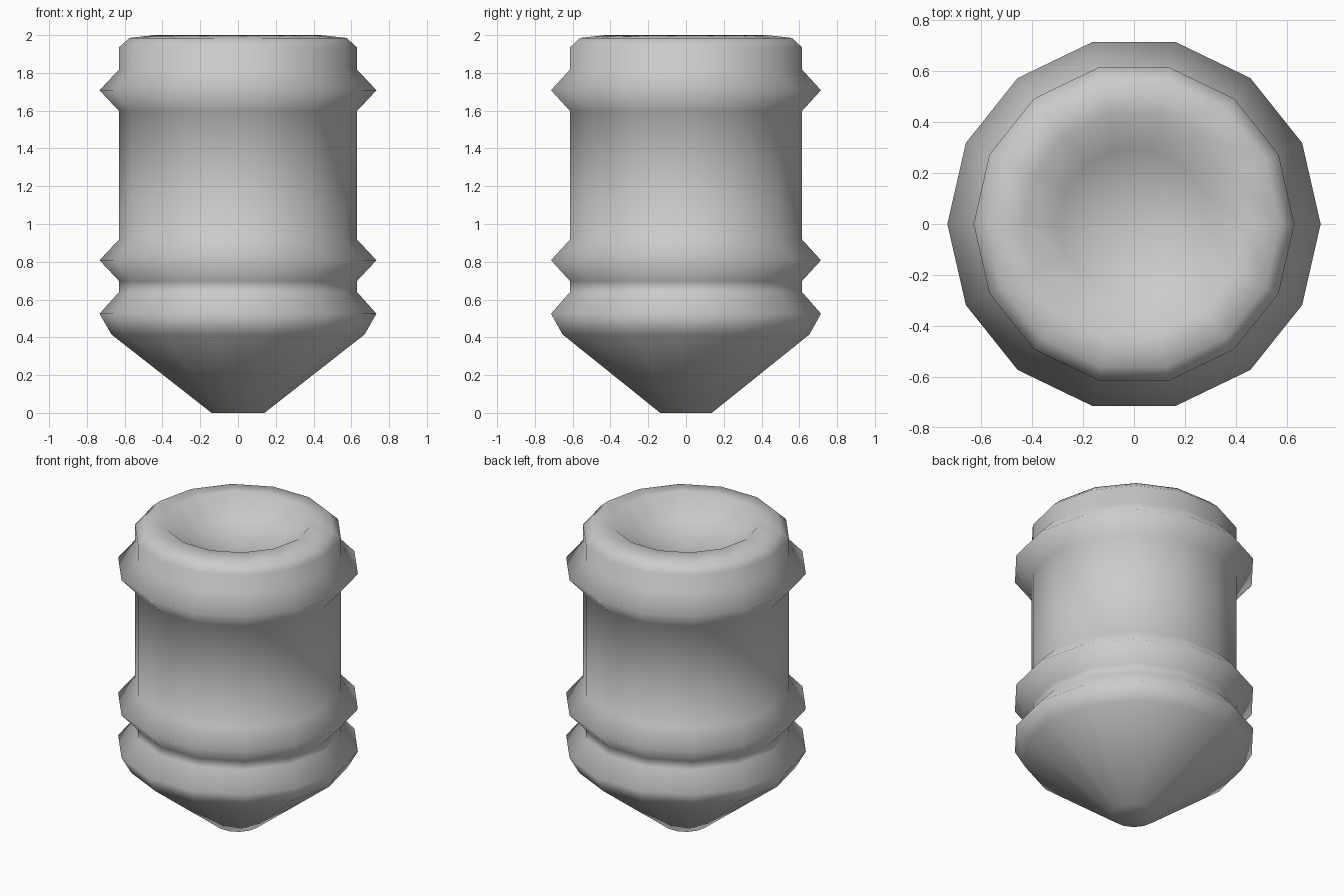
import bpy, bmesh, math

if "Cube" in bpy.data.objects:
    bpy.data.objects.remove(bpy.data.objects["Cube"])

SIDES = 14
R_BODY, R_RIDGE = 0.63, 0.733

# Pointed foot and lower collar
profile = [(0.14, 0.0), (0.67, 0.415), (R_RIDGE, 0.525), (R_BODY, 0.64)]
# Two ridges round the barrel
for z in (0.808, 1.708):
    profile += [(R_BODY, z - 0.11), (R_RIDGE, z), (R_BODY, z + 0.11)]
# Bevelled rim and shallow bowl in the top
profile += [(R_BODY, 1.935), (0.575, 1.985), (0.44, 2.0), (0.30, 1.88)]

bm = bmesh.new()
rings = []
for r, z in profile:
    rings.append([bm.verts.new((r * math.cos(2 * math.pi * i / SIDES),
                                r * math.sin(2 * math.pi * i / SIDES), z))
                  for i in range(SIDES)])
for a, b in zip(rings, rings[1:]):
    for i in range(SIDES):
        j = (i + 1) % SIDES
        bm.faces.new((a[i], a[j], b[j], b[i]))

# Flat foot underside and bowl centre
bm.faces.new(rings[0][::-1])
centre = bm.verts.new((0, 0, 1.82))
for i in range(SIDES):
    bm.faces.new((rings[-1][i], rings[-1][(i + 1) % SIDES], centre))

for f in bm.faces:
    f.smooth = True
mesh = bpy.data.meshes.new("ridged_plug")
bm.to_mesh(mesh)
bm.free()
bpy.context.collection.objects.link(bpy.data.objects.new("ridged_plug", mesh))
